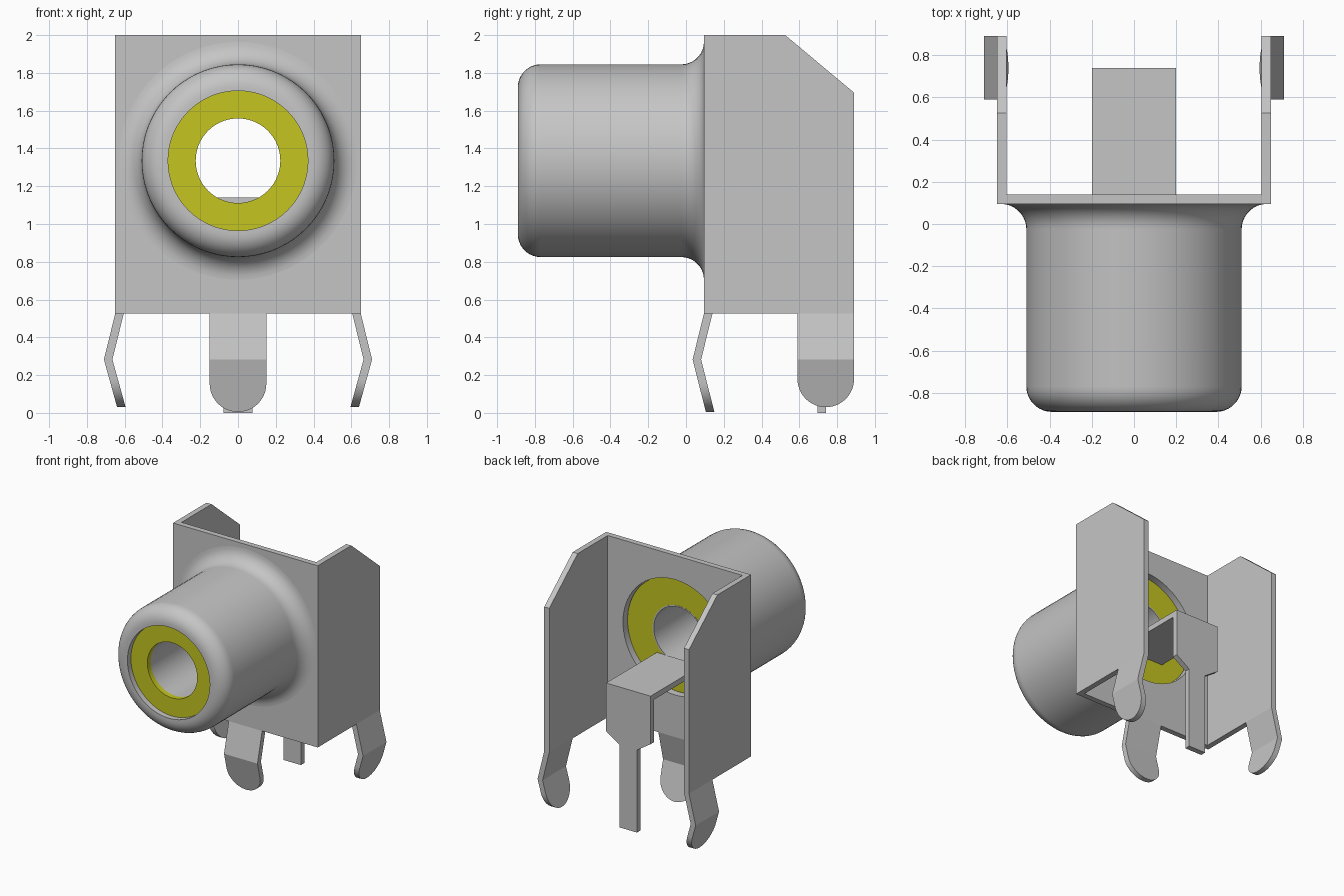
import bpy, bmesh
from math import sin, cos, pi, radians
from mathutils import Vector

if "Cube" in bpy.data.objects:
    bpy.data.objects.remove(bpy.data.objects["Cube"], do_unlink=True)

AXIS_Z = 1.335      # height of the socket axis
T = 0.045           # sheet thickness
HALF = 0.65         # half width of the bracket
FRONT, BACK = 0.095, 0.89
BASE = 0.525        # lower edge of the bracket


def make_material(name, colour):
    mat = bpy.data.materials.new(name)
    mat.use_nodes = True
    mat.diffuse_color = colour
    mat.node_tree.nodes["Principled BSDF"].inputs["Base Color"].default_value = colour
    return mat


metal = make_material("grey metal", (0.56, 0.56, 0.56, 1))
yellow = make_material("yellow plastic", (0.56, 0.56, 0.015, 1))


def finish(bm, name, mat):
    bmesh.ops.remove_doubles(bm, verts=bm.verts, dist=1e-5)
    bmesh.ops.recalc_face_normals(bm, faces=bm.faces)
    mesh = bpy.data.meshes.new(name)
    bm.to_mesh(mesh)
    bm.free()
    mesh.materials.append(mat)
    obj = bpy.data.objects.new(name, mesh)
    bpy.context.collection.objects.link(obj)
    return obj


def smooth(obj):
    bpy.ops.object.select_all(action='DESELECT')
    obj.select_set(True)
    bpy.context.view_layer.objects.active = obj
    bpy.ops.object.shade_smooth_by_angle(angle=radians(25))


def prism(name, outline, depth, mat=metal):
    """Extrude a flat 3D outline along the depth vector."""
    bm = bmesh.new()
    face = bm.faces.new([bm.verts.new(p) for p in outline])
    new = bmesh.ops.extrude_face_region(bm, geom=[face], use_keep_orig=True)["geom"]
    verts = [v for v in new if isinstance(v, bmesh.types.BMVert)]
    bmesh.ops.translate(bm, verts=verts, vec=Vector(depth))
    return finish(bm, name, mat)


def lathe(name, profile, mat, segments=72):
    """Spin a closed (radius, y) profile around the socket axis."""
    bm = bmesh.new()
    rings = []
    for i in range(segments):
        a = 2 * pi * i / segments
        rings.append([bm.verts.new((r * cos(a), y, AXIS_Z + r * sin(a))) for r, y in profile])
    n = len(profile)
    for i in range(segments):
        a, b = rings[i], rings[(i + 1) % segments]
        for j in range(n):
            k = (j + 1) % n
            bm.faces.new((a[j], a[k], b[k], b[j]))
    return finish(bm, name, mat)


def cut(obj, cutter):
    mod = obj.modifiers.new("cut", 'BOOLEAN')
    mod.operation = 'DIFFERENCE'
    mod.solver = 'EXACT'
    mod.object = cutter
    bpy.ops.object.select_all(action='DESELECT')
    bpy.context.view_layer.objects.active = obj
    obj.select_set(True)
    bpy.ops.object.modifier_apply(modifier=mod.name)
    bpy.data.objects.remove(cutter, do_unlink=True)


def arc(cr, cy, radius, start, end, steps=9):
    angles = [radians(start + (end - start) * i / steps) for i in range(steps + 1)]
    return [(cr + radius * cos(a), cy + radius * sin(a)) for a in angles]


# Bracket: U-shaped sheet with a round hole and sloped rear top corners
inner = HALF - T
u_shape = [(-HALF, FRONT), (HALF, FRONT), (HALF, BACK), (inner, BACK),
           (inner, FRONT + T), (-inner, FRONT + T), (-inner, BACK), (-HALF, BACK)]
bracket = prism("bracket", [(x, y, BASE) for x, y in u_shape], (0, 0, 2 - BASE))

bm = bmesh.new()
bmesh.ops.create_cone(bm, cap_ends=True, segments=72, radius1=0.468, radius2=0.468, depth=0.4)
for v in bm.verts:
    x, y, z = v.co
    v.co = (x, z + FRONT, AXIS_Z + y)
cut(bracket, finish(bm, "hole_cutter", metal))

slope = (2 - 1.695) / (BACK - 0.525)
wedge = [(-1, 0.525 - 0.1, 2 + 0.1 * slope), (-1, BACK + 0.1, 1.695 - 0.1 * slope),
         (-1, BACK + 0.1, 2 + 0.1 * slope)]
cut(bracket, prism("corner_cutter", wedge, (2, 0, 0)))
smooth(bracket)

# Barrel: rounded front lip, straight wall, flare into the bracket
barrel_profile = [(0.37, -0.845), (0.37, -0.89)]
barrel_profile += arc(0.39, -0.77, 0.12, -90, 0)
barrel_profile += arc(0.63, -0.025, 0.12, 180, 90)
barrel_profile += [(0.468, FRONT), (0.468, -0.845)]
smooth(lathe("barrel", barrel_profile, metal))

# Insulator ring and the metal contact sleeve in its bore
smooth(lathe("insulator", [(0.224, -0.843), (0.462, -0.843), (0.462, 0.09),
                           (0.236, 0.09), (0.236, -0.8), (0.224, -0.8)], yellow))
smooth(lathe("contact_sleeve", [(0.225, -0.8), (0.236, -0.8), (0.236, 0.092), (0.225, 0.092)], metal))

# Centre terminal: flat arm and a tail that narrows downwards
prism("terminal_arm", [(-0.2, 0.09, 1.14), (0.2, 0.09, 1.14), (0.2, 0.695, 1.14), (-0.2, 0.695, 1.14)],
      (0, 0, -T))
half_tail = [(0.2, 1.14), (0.2, 0.75), (0.078, 0.67), (0.078, 0)]
tail = half_tail + [(-x, z) for x, z in reversed(half_tail)]
prism("terminal_tail", [(x, 0.695, z) for x, z in tail], (0, T, 0))


def leg(name, bottom, place):
    """Bent clip leg; place(across, out, z) maps it onto its bracket wall."""
    r, knee = 0.15, 0.283
    rows = [(BASE, r), (knee, r)]
    for i in range(13):
        a = pi / 2 * i / 12
        rows.append((bottom + r - r * sin(a), max(r * cos(a), 0.004)))
    bm = bmesh.new()
    loops = []
    for z, w in rows:
        if z >= knee:
            out = 0.06 * (BASE - z) / (BASE - knee)
        else:
            out = 0.06 - 0.07 * (knee - z) / (knee - bottom)
        corners = [(-w, out), (w, out), (w, out - T), (-w, out - T)]
        loops.append([bm.verts.new(place(s, o, z)) for s, o in corners])
    for a, b in zip(loops, loops[1:]):
        for j in range(4):
            k = (j + 1) % 4
            bm.faces.new((a[j], a[k], b[k], b[j]))
    bm.faces.new(loops[0])
    bm.faces.new(loops[-1])
    smooth(finish(bm, name, metal))


# Clip legs: one under the front wall, one under each side wall
leg("front_leg", 0.005, lambda s, o, z: (s, FRONT - o, z))
for side, sign in (("left", 1), ("right", -1)):
    leg(side + "_leg", 0.03, lambda s, o, z: (sign * (HALF + o), BACK - 0.15 + s, z))
